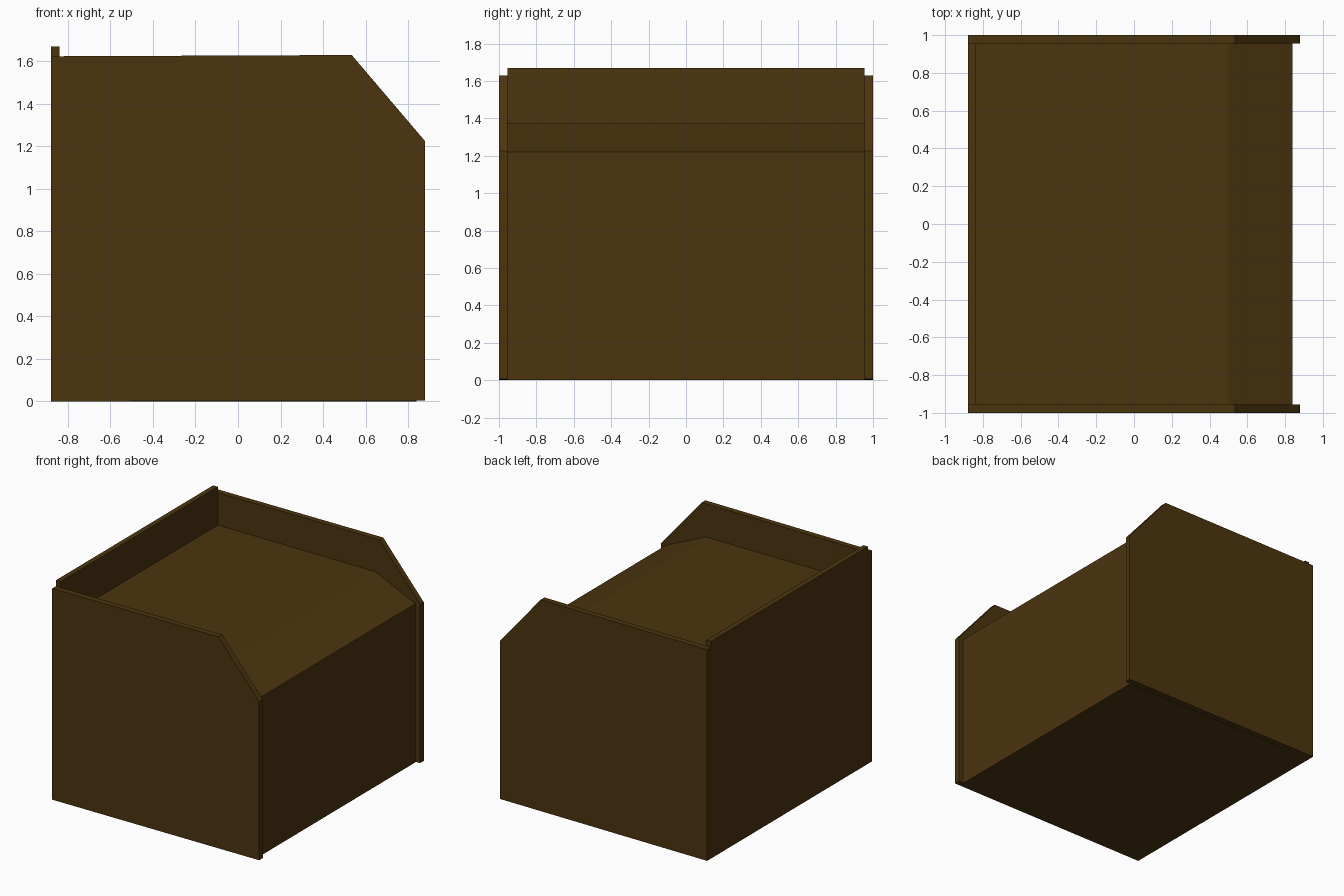
import bpy, bmesh

if "Cube" in bpy.data.objects:
    bpy.data.objects.remove(bpy.data.objects["Cube"])

wood = bpy.data.materials.new("dark_brown_wood")
wood.diffuse_color = (0.072, 0.035, 0.0048, 1)
wood.use_nodes = True
wood.node_tree.nodes["Principled BSDF"].inputs["Base Color"].default_value = wood.diffuse_color


def prism(name, profile, y0, y1):
    """Extrude an x-z profile along y."""
    bm = bmesh.new()
    face = bm.faces.new([bm.verts.new((x, y0, z)) for x, z in profile])
    ext = bmesh.ops.extrude_face_region(bm, geom=[face])
    verts = [v for v in ext["geom"] if isinstance(v, bmesh.types.BMVert)]
    bmesh.ops.translate(bm, verts=verts, vec=(0, y1 - y0, 0))
    bmesh.ops.recalc_face_normals(bm, faces=bm.faces)
    mesh = bpy.data.meshes.new(name)
    bm.to_mesh(mesh)
    bm.free()
    mesh.materials.append(wood)
    obj = bpy.data.objects.new(name, mesh)
    bpy.context.collection.objects.link(obj)
    return obj


# Case body with recessed top and sloping front edge
prism("case_body", [(-0.84, 0), (0.84, 0), (0.84, 1.22),
                    (0.5, 1.375), (-0.84, 1.375)], -0.955, 0.955)

# Back panel, slightly taller than the sides
prism("back_panel", [(-0.88, 0), (-0.84, 0), (-0.84, 1.67), (-0.88, 1.67)],
      -0.955, 0.955)

# Side panels with chamfered front corner, mirrored across y
side = prism("side_panels", [(-0.88, 0), (0.88, 0.005), (0.88, 1.225),
                             (0.535, 1.63), (-0.88, 1.624)], -1.0, -0.955)
mirror = side.modifiers.new("mirror", 'MIRROR')
mirror.use_axis = (False, True, False)
mirror.use_mirror_merge = False
